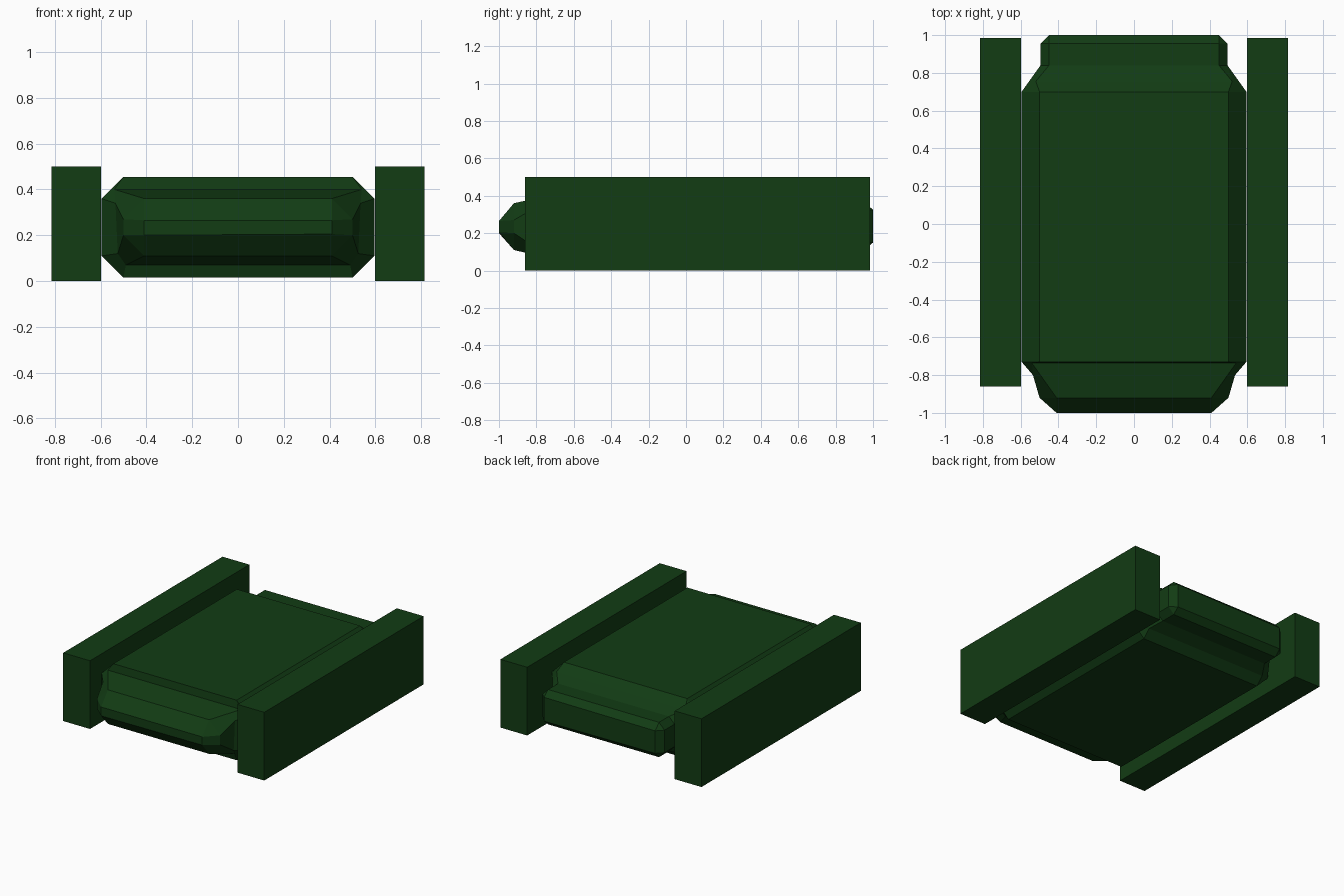
import bpy, bmesh

if "Cube" in bpy.data.objects:
    bpy.data.objects.remove(bpy.data.objects["Cube"])

green = bpy.data.materials.new("dark_green")
green.diffuse_color = (0.006, 0.045, 0.007, 1)
green.use_nodes = True
green.node_tree.nodes["Principled BSDF"].inputs["Base Color"].default_value = green.diffuse_color


def make_object(name, bm):
    bmesh.ops.recalc_face_normals(bm, faces=bm.faces)
    mesh = bpy.data.meshes.new(name)
    bm.to_mesh(mesh)
    bm.free()
    mesh.materials.append(green)
    ob = bpy.data.objects.new(name, mesh)
    bpy.context.collection.objects.link(ob)
    return ob


def ring(bm, top, upper, lower, bottom):
    """Mirrored eight-point section; each argument is (x, y, z)."""
    half = [top, upper, lower, bottom]
    pts = half + [(-x, y, z) for x, y, z in reversed(half)]
    return [bm.verts.new(p) for p in pts]


def flat(bm, y, a, b, zt, z2, z1, zb):
    return ring(bm, (a, y, zt), (b, y, z2), (b, y, z1), (a, y, zb))


# Hull: octagonal body lofted into a bevelled nose and tail
bm = bmesh.new()
rings = [
    flat(bm, -1.0, 0.41, 0.41, 0.27, 0.265, 0.205, 0.20),
    flat(bm, -0.92, 0.41, 0.50, 0.36, 0.27, 0.20, 0.11),
    ring(bm, (0.54, -0.737, 0.40), (0.535, -0.80, 0.34),
         (0.525, -0.80, 0.12), (0.49, -0.75, 0.07)),
    flat(bm, -0.73, 0.50, 0.595, 0.455, 0.36, 0.11, 0.015),
    flat(bm, 0.70, 0.50, 0.595, 0.455, 0.36, 0.11, 0.015),
    ring(bm, (0.52, 0.755, 0.40), (0.495, 0.84, 0.32),
         (0.495, 0.84, 0.155), (0.50, 0.755, 0.07)),
    flat(bm, 0.84, 0.45, 0.495, 0.365, 0.32, 0.155, 0.11),
    flat(bm, 0.955, 0.45, 0.495, 0.365, 0.32, 0.155, 0.11),
    flat(bm, 1.0, 0.45, 0.45, 0.325, 0.32, 0.155, 0.15),
]
bmesh.ops.remove_doubles
for r0, r1 in zip(rings, rings[1:]):
    for i in range(8):
        j = (i + 1) % 8
        bm.faces.new((r0[i], r0[j], r1[j], r1[i]))
bm.faces.new(rings[0])
bm.faces.new(rings[-1])
bmesh.ops.remove_doubles(bm, verts=bm.verts, dist=0.006)
make_object("hull", bm)

# Track blocks on both sides
for side, name in ((-1, "left_track"), (1, "right_track")):
    bm = bmesh.new()
    bmesh.ops.create_cube(bm, size=1)
    for v in bm.verts:
        v.co.x = side * 0.7065 + v.co.x * 0.217
        v.co.y = 0.0625 + v.co.y * 1.845
        v.co.z = 0.25 + v.co.z * 0.5
    make_object(name, bm)
